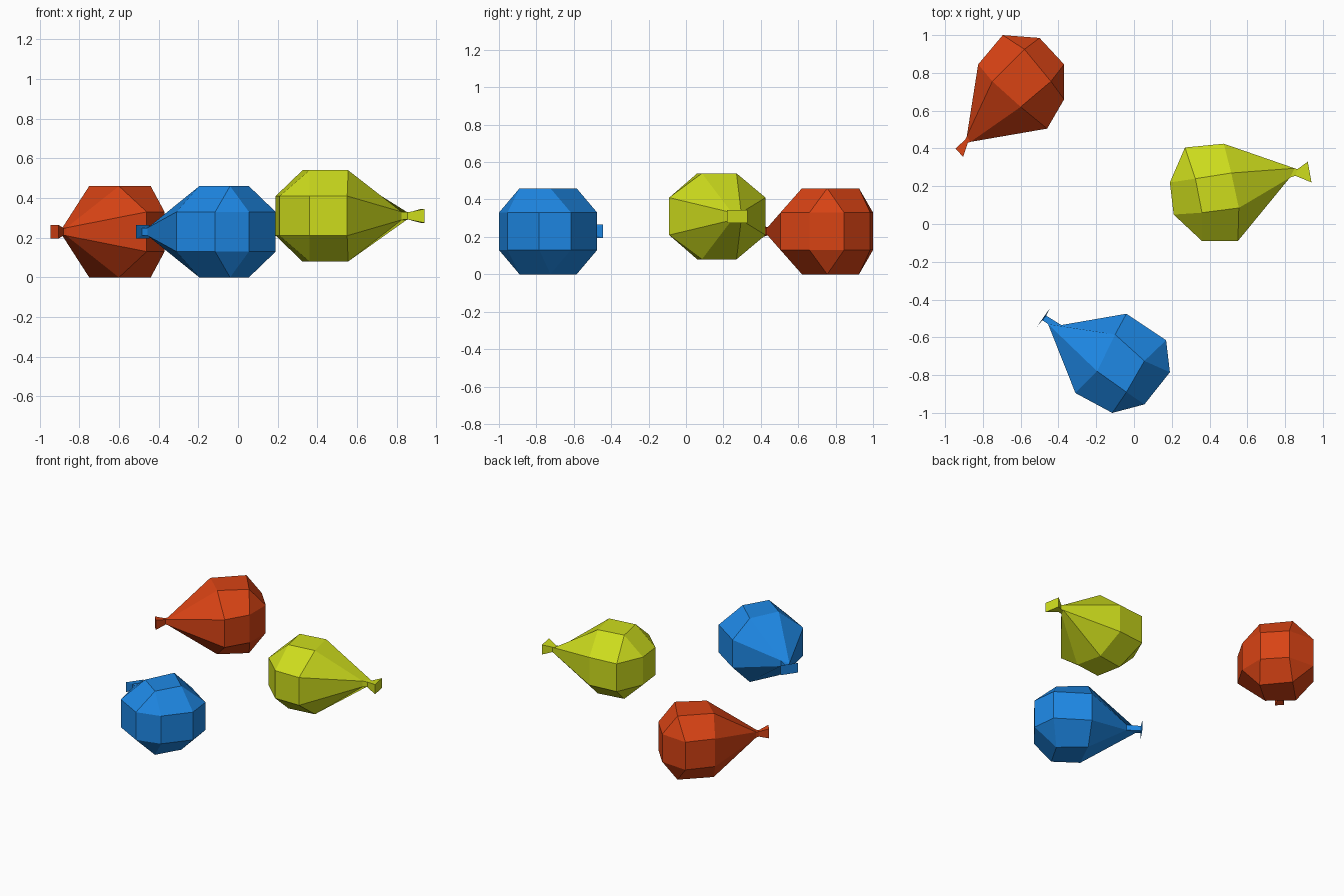
import bpy, bmesh

if "Cube" in bpy.data.objects:
    bpy.data.objects.remove(bpy.data.objects["Cube"])

# Half-heights of each station: (outer edge, inner edge)
HEIGHTS = [(.10, .10), (.10, .23), (.10, .23), (.02, .02), (.018, .018), (.035, .035)]


def balloon(name, color, cz, stations):
    """Loft faceted rings: nose, front girth, rear girth, neck, knot, flared lip."""
    bm = bmesh.new()
    rings = []
    for pts, (h_out, h_in) in zip(stations, HEIGHTS):
        if len(pts) == 2:                      # square ring: inner edges collapse to outer
            pts = [pts[0], pts[0], pts[1], pts[1]]
        hs = [h_out, h_in, h_in, h_out]
        upper = [(x, y, cz + h) for (x, y), h in zip(pts, hs)]
        lower = [(x, y, cz - h) for (x, y), h in zip(pts, hs)]
        rings.append([bm.verts.new(p) for p in upper + lower[::-1]])
    for r, s in zip(rings, rings[1:]):
        for i in range(8):
            j = (i + 1) % 8
            bm.faces.new((r[i], r[j], s[j], s[i]))
    bm.faces.new(rings[0][::-1])
    bm.faces.new(rings[-1])
    bmesh.ops.remove_doubles(bm, verts=bm.verts[:], dist=1e-4)
    bmesh.ops.recalc_face_normals(bm, faces=bm.faces[:])
    mesh = bpy.data.meshes.new(name)
    bm.to_mesh(mesh)
    bm.free()
    mat = bpy.data.materials.new(name + "_rubber")
    mat.diffuse_color = (*color, 1)
    mat.use_nodes = True
    mat.node_tree.nodes["Principled BSDF"].inputs["Base Color"].default_value = mat.diffuse_color
    mesh.materials.append(mat)
    bpy.context.collection.objects.link(bpy.data.objects.new(name, mesh))


# Plan-view stations of each balloon, nose to lip
balloon("red_balloon", (.686, .056, .007), .23, [
    [(-.50, .985), (-.37, .845)],
    [(-.695, 1.0), (-.58, .925), (-.44, .755), (-.37, .66)],
    [(-.825, .845), (-.75, .755), (-.60, .62), (-.46, .505)],
    [(-.885, .465), (-.865, .435)],
    [(-.895, .445), (-.88, .43)],
    [(-.945, .40), (-.905, .355)]])

balloon("blue_balloon", (.013, .246, .78), .23, [
    [(.19, -.785), (.055, -.955)],
    [(.17, -.615), (.055, -.725), (-.04, -.89), (-.115, -1.0)],
    [(-.04, -.475), (-.10, -.585), (-.195, -.78), (-.31, -.895)],
    [(-.385, -.535), (-.455, -.53)],
    [(-.465, -.485), (-.485, -.51)],
    [(-.445, -.445), (-.515, -.545)]])

balloon("yellow_balloon", (.61, .716, .012), .31, [
    [(.19, .22), (.21, .05)],
    [(.27, .405), (.325, .24), (.36, .06), (.36, -.09)],
    [(.475, .425), (.515, .27), (.555, .085), (.55, -.09)],
    [(.85, .295), (.825, .245)],
    [(.865, .29), (.855, .255)],
    [(.92, .33), (.94, .22)]])
